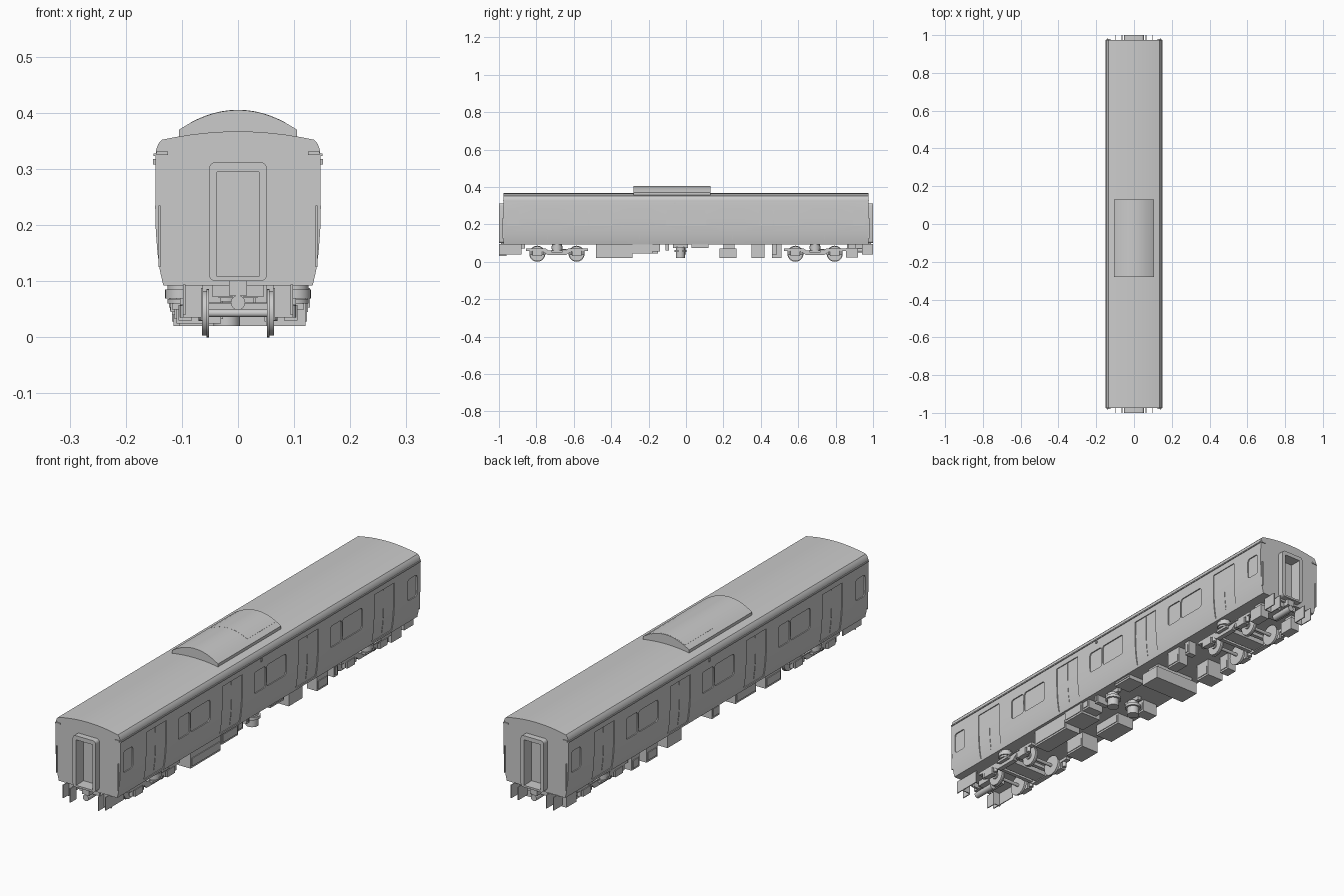
import bpy, bmesh, math
from mathutils import Matrix, Vector

if "Cube" in bpy.data.objects:
    bpy.data.objects.remove(bpy.data.objects["Cube"])


def box(bm, x0, x1, y0, y1, z0, z1):
    m = Matrix.Translation(((x0 + x1) / 2, (y0 + y1) / 2, (z0 + z1) / 2)) @ \
        Matrix.Diagonal((abs(x1 - x0), abs(y1 - y0), abs(z1 - z0), 1))
    bmesh.ops.create_cube(bm, size=1, matrix=m)


def cyl(bm, c, r, depth, axis, n=24, r2=None):
    rot = Vector((0, 0, 1)).rotation_difference(Vector(axis)).to_matrix().to_4x4()
    bmesh.ops.create_cone(bm, cap_ends=True, segments=n, radius1=r,
                          radius2=r if r2 is None else r2, depth=depth,
                          matrix=Matrix.Translation(c) @ rot)


def prism(bm, pts, axis, a, b):
    """Extrude a 2D outline: axis 'x' uses (y, z) points, axis 'y' uses (x, z)."""
    place = (lambda p, t: (t, p[0], p[1])) if axis == 'x' else (lambda p, t: (p[0], t, p[1]))
    lo = [bm.verts.new(place(p, a)) for p in pts]
    hi = [bm.verts.new(place(p, b)) for p in pts]
    bm.faces.new(lo)
    bm.faces.new(hi[::-1])
    for i in range(len(pts)):
        j = (i + 1) % len(pts)
        bm.faces.new((lo[i], hi[i], hi[j], lo[j]))


def rounded(u0, u1, v0, v1, r, n=4):
    pts = []
    for k, (cu, cv) in enumerate(((u1 - r, v1 - r), (u0 + r, v1 - r), (u0 + r, v0 + r), (u1 - r, v0 + r))):
        for i in range(n + 1):
            a = math.pi / 2 * (k + i / n)
            pts.append((cu + r * math.cos(a), cv + r * math.sin(a)))
    return pts


def finish(bm, name, angle=30):
    bmesh.ops.recalc_face_normals(bm, faces=bm.faces[:])
    me = bpy.data.meshes.new(name)
    bm.to_mesh(me)
    bm.free()
    ob = bpy.data.objects.new(name, me)
    bpy.context.collection.objects.link(ob)
    smooth(ob, angle)
    return ob


def smooth(ob, angle=30):
    bpy.ops.object.select_all(action='DESELECT')
    ob.select_set(True)
    bpy.context.view_layer.objects.active = ob
    bpy.ops.object.shade_smooth_by_angle(angle=math.radians(angle))


def carve(ob, cutter):
    mod = ob.modifiers.new("cut", 'BOOLEAN')
    mod.object, mod.operation, mod.solver = cutter, 'DIFFERENCE', 'EXACT'
    bpy.context.view_layer.objects.active = ob
    bpy.ops.object.modifier_apply(modifier=mod.name)
    bpy.data.objects.remove(cutter)
    smooth(ob)


# Car body: constant cross-section with tapered lower sides and arched roof
side = [(.133, .092), (.139, .118), (.1435, .15), (.1465, .19), (.1475, .23), (.147, .325)]
half = side + [(.146, .334), (.142, .345), (.136, .352)]
half += [(x, .367 - .015 * (x / .136) ** 2) for x in (.11, .082, .055, .027)]
bm = bmesh.new()
prism(bm, half + [(0, .367)] + [(-x, z) for x, z in half[::-1]], 'y', -.975, .975)
body = finish(bm, "car_body")

# Recesses for doors, windows and end doorways
DOORS = (-.741, -.247, .247, .741)
D = .004
bm = bmesh.new()
for s in (-1, 1):
    inner = [(.1355 - D, .102)] + [(x - D, z) for x, z in side[1:5]] + [(.1472 - D, .30)]
    outline = [(s * x, z) for x, z in inner + [(.17, .30), (.17, .102)]]
    for y in DOORS:
        prism(bm, outline, 'y', y - .065, y + .065)
    panes = [(-.955, -.893), (.893, .955)]
    for y in (-.494, 0, .494):
        panes += [(y - .104, y - .029), (y - .023, y + .104)]
    for a, b in panes:
        a, b = sorted((s * a, s * b))
        prism(bm, rounded(a, b, .19, .278, .012), 'x', s * (.1465 - D), s * .17)
    box(bm, -.037, .037, s * .95, s * 1.05, .108, .295)
carve(body, finish(bm, "body_cutter"))

# Seams between door leaves
bm = bmesh.new()
for s in (-1, 1):
    strip = side[1:5] + [(.1472, .30)]
    strip = [(s * (x - D + .0015), z) for x, z in strip] + [(s * (x - .008), z) for x, z in strip[::-1]]
    for y in DOORS:
        prism(bm, strip, 'y', y - .0015, y + .0015)
finish(bm, "door_seams")

# Gutters, side lamps and corner handrails
bm = bmesh.new()
for s in (-1, 1):
    box(bm, s * .145, s * .1505, -.975, .975, .323, .328)
finish(bm, "roof_gutters")
bm = bmesh.new()
for s in (-1, 1):
    box(bm, s * .146, s * .1515, s * -.064, s * -.056, .308, .318)
finish(bm, "side_lamps")
bm = bmesh.new()
for sx in (-1, 1):
    for sy in (-1, 1):
        box(bm, sx * .138, sx * .142, sy * .974, sy * .981, .125, .235)
        box(bm, sx * .125, sx * .145, sy * .974, sy * .979, .325, .331)
finish(bm, "corner_handrails")

# Gangway frames around the end doorways
for s, label in ((-1, "front"), (1, "rear")):
    bm = bmesh.new()
    prism(bm, rounded(-.052, .052, .1, .312, .012), 'y', s * .97, s)
    frame = finish(bm, label + "_gangway")
    bm = bmesh.new()
    box(bm, -.037, .037, s * .9, s * 1.05, .108, .295)
    carve(frame, finish(bm, "gangway_cutter"))

# Roof air-conditioning unit with arched cover and raised access lid
bm = bmesh.new()
arc = [(.105 * i / 10, .405 - .035 * (i / 10) ** 2) for i in range(-10, 11)]
prism(bm, [(-.105, .35)] + arc + [(.105, .35)], 'y', -.28, .13)
finish(bm, "roof_air_conditioner")
bm = bmesh.new()
lid = [(x * .8, .4055 - .035 * (x * .8 / .105) ** 2) for x, z in arc]
prism(bm, lid + [(x, z - .003) for x, z in lid[::-1]], 'y', -.06, .127)
finish(bm, "air_conditioner_lid")

# Bogies: wheelsets, side frames, axle boxes, springs and bolster
for c, label in ((-.69, "front"), (.69, "rear")):
    bm = bmesh.new()
    for y in (c - .105, c + .105):
        cyl(bm, (0, y, .043), .007, .2, (1, 0, 0), 16)
        for s in (-1, 1):
            cyl(bm, (s * .060, y, .043), .040, .009, (1, 0, 0), 32)
            cyl(bm, (s * .054, y, .043), .043, .004, (1, 0, 0), 32)
            cyl(bm, (s * .067, y, .043), .014, .006, (1, 0, 0), 20)
    finish(bm, label + "_wheelsets")
    bm = bmesh.new()
    prof = [(-.165, .058), (-.165, .07), (-.06, .07), (-.045, .06), (.045, .06), (.06, .07),
            (.165, .07), (.165, .058), (.07, .054), (.05, .036), (-.05, .036), (-.07, .054)]
    for s in (-1, 1):
        prism(bm, [(c + y, z) for y, z in prof], 'x', s * .082, s * .103)
        for d in (-.105, .105):
            box(bm, s * .082, s * .106, c + d - .025, c + d + .025, .03, .058)
            for e in (-.034, .034):
                cyl(bm, (s * .094, c + d + e, .05), .009, .03, (0, 0, 1), 12)
        box(bm, s * .098, s * .118, c - .03, c + .03, .05, .06)
        box(bm, s * .1, s * .108, c - .012, c + .09, .062, .067)
    box(bm, -.09, .09, c - .03, c + .03, .04, .062)
    for d in (-.055, .055):
        box(bm, -.09, .09, c + d - .008, c + d + .008, .045, .06)
    finish(bm, label + "_bogie_frame")
    bm = bmesh.new()
    for s in (-1, 1):
        for z, r in ((.064, .026), (.073, .03), (.081, .03), (.089, .026)):
            cyl(bm, (s * .1, c, z), r, .008, (0, 0, 1), 24)
    finish(bm, label + "_air_springs")

# Underfloor equipment: x0, x1, y0, y1, z0
crates = {
    "battery_box": (.05, .12, -.48, -.285, .02), "inverter_box": (.03, .125, -.285, -.18, .045),
    "inverter_bracket": (.05, .12, -.18, -.14, .055), "compressor_box": (-.12, -.04, -.285, -.15, .045),
    "resistor_box": (-.11, -.03, -.46, -.36, .025), "control_box": (-.118, -.05, -.05, .0, .04),
    "junction_box": (.05, .125, .03, .12, .075), "switch_box": (.07, .115, .35, .42, .02),
    "contactor_box": (-.115, -.04, .35, .42, .02), "valve_box": (.08, .115, .46, .485, .035),
    "relay_box": (-.11, -.07, .46, .51, .02), "brake_box": (.06, .115, -.11, -.09, .06)}
for name, (x0, x1, y0, y1, z0) in crates.items():
    bm = bmesh.new()
    box(bm, x0, x1, y0, y1, z0, .094)
    box(bm, x0 - .003, x1 + .003, y0 + .006, y1 - .006, z0 + .008, min(z0 + .04, .088))
    finish(bm, name)
bm = bmesh.new()
box(bm, -.105, .105, .18, .27, .02, .072)
box(bm, -.09, .09, .2, .26, .072, .094)
finish(bm, "transformer_box")
bm = bmesh.new()
for x in (.085, -.02):
    cyl(bm, (x, -.03, .05), .024, .06, (0, 0, 1), 20)
    box(bm, x - .008, x + .008, -.07, .01, .075, .094)
    cyl(bm, (x, -.03, .058), .032, .012, (0, 0, 1), 20)
finish(bm, "air_reservoirs")

# Couplers with draft gear
for s, label in ((-1, "front"), (1, "rear")):
    bm = bmesh.new()
    box(bm, -.016, .016, s * .93, s * .99, .075, .1)
    box(bm, -.035, .035, s * .86, s * .94, .07, .094)
    cyl(bm, (0, s * .94, .062), .013, .1, (0, 1, 0), 16)
    box(bm, -.045, .045, s * .955, s * .965, .072, .094)
    finish(bm, label + "_coupler")

# Front guard plates (angled sheets) and rear end boxes
bm = bmesh.new()
for s in (-1, 1):
    box(bm, s * .062, s * .098, -.964, -.96, .035, .094)
    box(bm, s * .094, s * .098, -1, -.88, .04, .094)
    box(bm, s * .062, s * .066, -1, -.96, .03, .088)
finish(bm, "front_guard_plates")
bm = bmesh.new()
for s in (-1, 1):
    box(bm, s * .062, s * .066, .94, 1, .04, .094)
    box(bm, s * .094, s * .098, .94, 1, .04, .094)
    box(bm, s * .062, s * .098, .94, .944, .04, .094)
    box(bm, s * .06, s * .1, .855, .92, .022, .075)
    box(bm, s * .07, s * .09, .87, .91, .075, .094)
finish(bm, "rear_end_boxes")
